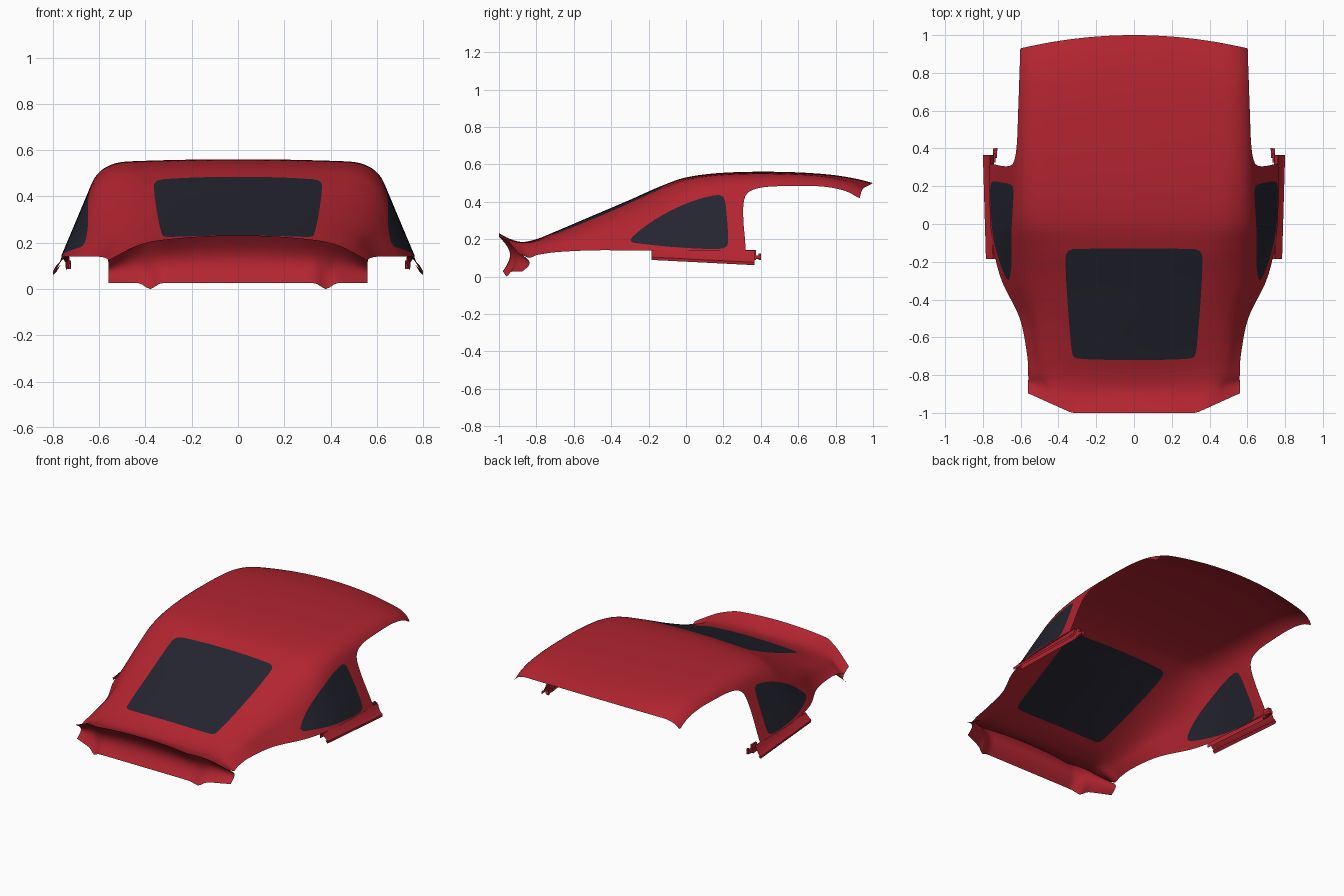
import bpy, bmesh, math
from mathutils import Vector

old = bpy.data.objects.get("Cube")
if old:
    bpy.data.objects.remove(old)


def material(name, rgb, rough):
    m = bpy.data.materials.new(name)
    m.use_nodes = True
    m.diffuse_color = (*rgb, 1)
    bsdf = m.node_tree.nodes["Principled BSDF"]
    bsdf.inputs["Base Color"].default_value = (*rgb, 1)
    bsdf.inputs["Roughness"].default_value = rough
    return m


red = material("red_paint", (0.45, 0.018, 0.03), 0.5)
glass = material("dark_glass", (0.018, 0.018, 0.03), 0.5)

# Cross-section stations: y, centre z, shoulder x, shoulder z, edge x, edge z, rounding
STATIONS = [
    (-1.0, .232, .42, .20, .56, .125, .08),
    (-.95, .205, .42, .19, .56, .115, .06),
    (-.88, .185, .43, .18, .56, .10, .05),
    (-.8, .20, .45, .187, .56, .115, .08),
    (-.7, .24, .47, .215, .565, .13, .12),
    (-.5, .325, .50, .29, .605, .14, .18),
    (-.3, .41, .545, .375, .70, .14, .2),
    (-.13, .485, .58, .455, .745, .14, .18),
    (0, .53, .592, .51, .76, .14, .15),
    (.2, .555, .595, .54, .765, .14, .13),
    (.5, .56, .595, .545, .76, .14, .12),
    (.75, .547, .593, .53, .76, .14, .11),
    (.9, .525, .59, .50, .75, .14, .1),
    (1.0, .50, .58, .465, .74, .14, .08),
]


def station(y):
    """Smoothly interpolated section parameters at y."""
    n = len(STATIONS)
    i = max(k for k in range(n - 1) if STATIONS[k][0] <= y + 1e-6)
    a, b = STATIONS[i], STATIONS[i + 1]
    p, q = STATIONS[max(i - 1, 0)], STATIONS[min(i + 2, n - 1)]
    h = b[0] - a[0]
    t = (y - a[0]) / h
    out = []
    for c in range(1, 7):
        ma = (b[c] - p[c]) / (b[0] - p[0]) * h
        mb = (q[c] - a[c]) / (q[0] - a[0]) * h
        t2, t3 = t * t, t * t * t
        out.append((2*t3 - 3*t2 + 1) * a[c] + (t3 - 2*t2 + t) * ma
                   + (3*t2 - 2*t3) * b[c] + (t3 - t2) * mb)
    return out


def half_section(y, top=16, bend=8, side=14):
    """(x, z) points from the centre line over the shoulder to the lower edge."""
    zc, xk, zk, xe, ze, r = station(y)
    crown = lambda x: zc - (zc - zk) * (x / xk) ** 2
    k, e = Vector((xk, zk)), Vector((xe, ze))
    a = Vector((xk - r, crown(xk - r)))
    b = k + (e - k) * min(.45, .8 * r / (e - k).length)
    pts = [Vector((a.x * i / top, crown(a.x * i / top))) for i in range(top)]
    for i in range(bend):
        t = i / bend
        pts.append(a * (1 - t) ** 2 + k * 2 * t * (1 - t) + b * t * t)
    return pts + [b.lerp(e, i / side) for i in range(side + 1)]


def sweep(x, y):
    """Bow the front edge and angle the tail corners in plan."""
    x = abs(x)
    front = max(0, (y - .5) / .5) ** 2
    tail = max(0, (-.8 - y) / .2)
    return y - front * .07 * (min(x, .6) / .6) ** 2 + tail * .45 * max(0, x - .33)


def skin(bm, rows):
    grid = [[bm.verts.new(p) for p in row] for row in rows]
    for r0, r1 in zip(grid, grid[1:]):
        for j in range(len(r0) - 1):
            bm.faces.new((r0[j], r0[j + 1], r1[j + 1], r1[j]))


def finish(bm, name, angle=38):
    me = bpy.data.meshes.new(name)
    bm.to_mesh(me)
    bm.free()
    me.materials.append(red)
    me.materials.append(glass)
    ob = bpy.data.objects.new(name, me)
    bpy.context.collection.objects.link(ob)
    bpy.ops.object.select_all(action='DESELECT')
    ob.select_set(True)
    bpy.context.view_layer.objects.active = ob
    bpy.ops.object.shade_smooth_by_angle(angle=math.radians(angle))
    return ob


def rounded(points, passes=2):
    """Cut corners of a closed outline so that it becomes a smooth curve."""
    pts = [Vector(p) for p in points]
    for _ in range(passes):
        pts = [p.lerp(q, f) for p, q in zip(pts, pts[1:] + pts[:1]) for f in (.25, .75)]
    return pts


def signed_distance(p, outline):
    """Negative inside the outline."""
    best, inside = 1e9, False
    for a, b in zip(outline, outline[1:] + outline[:1]):
        d = b - a
        t = max(0, min(1, (p - a).dot(d) / d.length_squared))
        best = min(best, (p - a - d * t).length)
        if (a.y > p.y) != (b.y > p.y) and p.x < a.x + d.x * (p.y - a.y) / d.y:
            inside = not inside
    return -best if inside else best


def cut(bm, outline, project):
    """Cut the outline into the mesh and return the faces inside it."""
    val = {v: signed_distance(project(v.co), outline) for v in bm.verts}
    fresh = []
    for e in list(bm.edges):
        a, b = e.verts
        if val[a] * val[b] < 0:
            t = val[a] / (val[a] - val[b])
            fresh.append(bmesh.utils.edge_split(e, a, min(.98, max(.02, t)))[1])
    bmesh.ops.connect_verts(bm, verts=fresh)
    return [f for f in bm.faces
            if signed_distance(project(f.calc_center_median()), outline) < 0]


# Roof shell, running on into the tail panel below the lip
rows = []
for i in range(101):
    y = -1 + i / 50
    half = half_section(y)
    full = [Vector((-p.x, p.y)) for p in half[:0:-1]] + half
    rows.append([Vector((p.x, sweep(p.x, y), p.y)) for p in full])
lip = rows[0]
for i in range(1, 11):
    t = i / 10
    row = []
    for p in lip:
        bottom = .027 - .027 * math.exp(-((abs(p.x) - .38) / .03) ** 2)
        row.append(Vector((p.x, p.y + .05 * math.sin(math.pi * t) + .02 * t,
                           p.z + (bottom - p.z) * t)))
    rows.insert(0, row)
bm = bmesh.new()
skin(bm, rows)

# Door opening
side_view = lambda c: Vector((c.y, c.z))
door = rounded([(.325, -.5), (.322, .14), (.305, .3), (.306, .41), (.33, .455), (.4, .478),
                (.5, .484), (.65, .486), (.76, .48), (.85, .46), (.9, .435), (.93, .415),
                (1.2, .4), (1.2, -.5)])
bmesh.ops.delete(bm, geom=cut(bm, door, side_view), context='FACES')

# Rear window and side windows
rear = rounded([(-.31, -.72), (.31, -.72), (.332, -.69), (.367, -.2), (.355, -.138),
                (.3, -.13), (-.3, -.13), (-.355, -.138), (-.367, -.2), (-.332, -.69)])
side = rounded([(-.31, .185), (-.27, .23), (-.17, .305), (-.04, .375), (.08, .42),
                (.19, .442), (.21, .41), (.222, .28), (.228, .165), (.2, .148),
                (.1, .147), (-.08, .158), (-.24, .175)])
for f in cut(bm, rear, lambda c: Vector((c.x, c.y))):
    f.material_index = 1
for f in cut(bm, side, side_view):
    f.material_index = 1
finish(bm, "roof_shell")

# Sill strips with an inner flange and a small latch at the front end
for sx, tag in ((1, "left"), (-1, "right")):
    bm = bmesh.new()
    for prof in ([(.752, .142), (.772, .108), (.792, .09), (.79, .075), (.775, .09)],
                 [(.755, .142), (.735, .125), (.735, .095)]):
        strip = []
        for i in range(9):
            t = i / 8
            strip.append([Vector((sx * (x - .008 + .016 * t), -.185 + .55 * t,
                                  z + (.014 - .028 * t) * (z < .13))) for x, z in prof])
        skin(bm, strip)
    finish(bm, tag + "_sill", 30)

    bm = bmesh.new()
    for pos, size in (((.738, .365, .115), (.012, .05, .055)),
                      ((.735, .39, .103), (.022, .05, .018)),
                      ((.728, .41, .105), (.012, .014, .035))):
        made = bmesh.ops.create_cube(bm, size=1)["verts"]
        bmesh.ops.scale(bm, vec=size, verts=made)
        bmesh.ops.translate(bm, vec=(sx * pos[0], pos[1] - .015, pos[2]), verts=made)
    finish(bm, tag + "_latch", 30)
